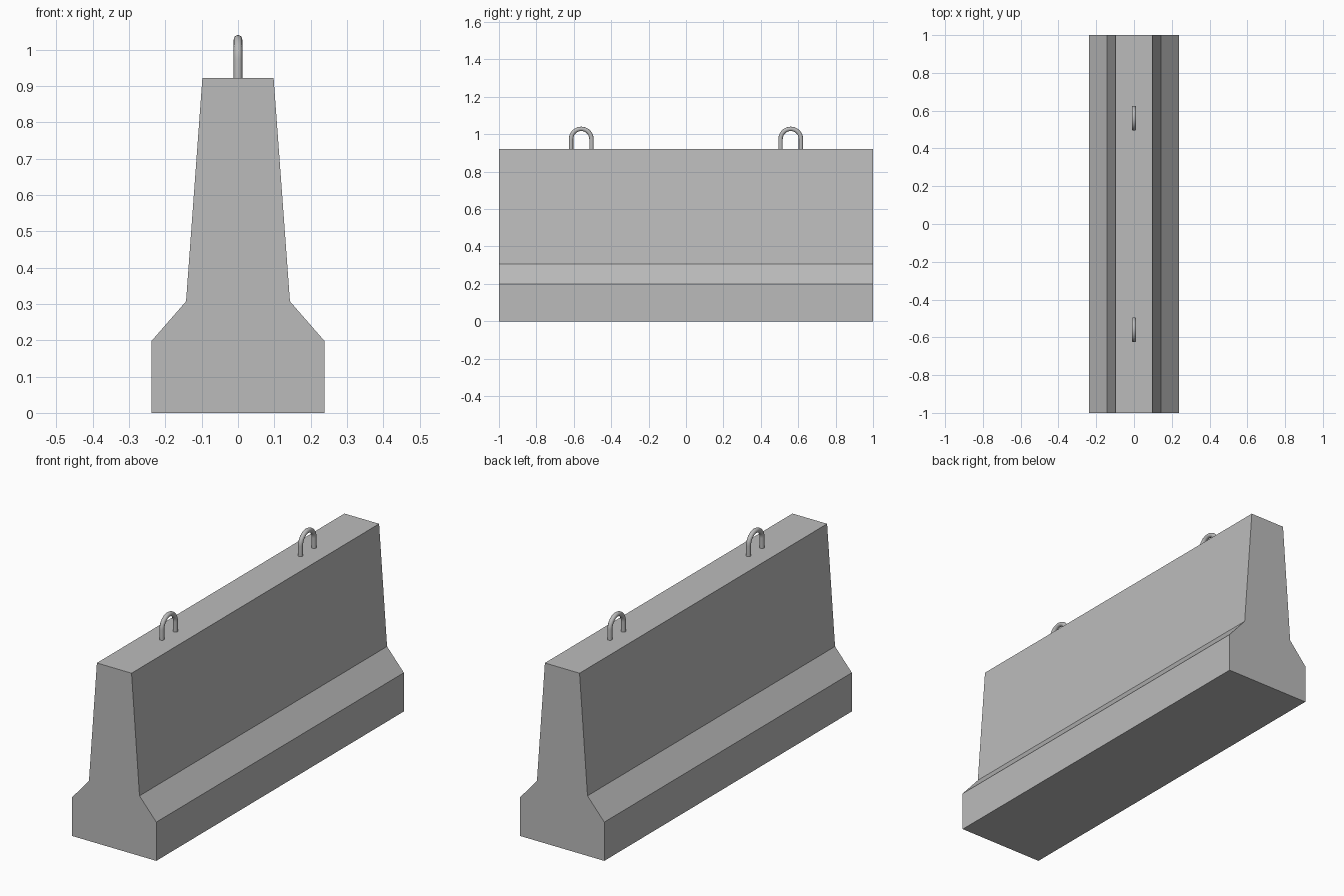
import bpy
import bmesh
import math

if "Cube" in bpy.data.objects:
    bpy.data.objects.remove(bpy.data.objects["Cube"])

concrete = bpy.data.materials.new("concrete_grey")
concrete.diffuse_color = (0.5, 0.5, 0.5, 1)
concrete.use_nodes = True
concrete.node_tree.nodes["Principled BSDF"].inputs["Base Color"].default_value = concrete.diffuse_color


def add_object(name, bm):
    bmesh.ops.recalc_face_normals(bm, faces=bm.faces)
    mesh = bpy.data.meshes.new(name)
    bm.to_mesh(mesh)
    bm.free()
    mesh.materials.append(concrete)
    obj = bpy.data.objects.new(name, mesh)
    bpy.context.collection.objects.link(obj)
    return obj


# Barrier body: mirrored half profile extruded along y
half = [(0.238, 0), (0.238, 0.198), (0.143, 0.307), (0.098, 0.922)]
profile = half + [(-x, z) for x, z in reversed(half)]
bm = bmesh.new()
face = bm.faces.new([bm.verts.new((x, -1, z)) for x, z in profile])
ext = bmesh.ops.extrude_face_region(bm, geom=[face])
bmesh.ops.translate(bm, vec=(0, 2, 0),
                    verts=[v for v in ext["geom"] if isinstance(v, bmesh.types.BMVert)])
add_object("barrier_body", bm)

# Lifting loops: round bar swept along an upside-down U
BEND, BAR, SIDES, STEPS = 0.0545, 0.0117, 16, 20
BEND_Z, FOOT_Z = 0.974, 0.91


def lifting_loop(name, y):
    path = [(BEND, FOOT_Z, 0)]
    for i in range(STEPS + 1):
        a = math.pi * i / STEPS
        path.append((BEND * math.cos(a), BEND_Z + BEND * math.sin(a), a))
    path.append((-BEND, FOOT_Z, math.pi))
    bm = bmesh.new()
    rings = []
    for py, pz, a in path:
        ring = []
        for k in range(SIDES):
            t = 2 * math.pi * k / SIDES
            r = BAR * math.cos(t)
            ring.append(bm.verts.new((BAR * math.sin(t),
                                      y + py + r * math.cos(a),
                                      pz + r * math.sin(a))))
        rings.append(ring)
    for r0, r1 in zip(rings, rings[1:]):
        for k in range(SIDES):
            n = (k + 1) % SIDES
            bm.faces.new((r0[k], r0[n], r1[n], r1[k]))
    for end in (rings[0], rings[-1]):
        bm.faces.new(end)
    obj = add_object(name, bm)
    bpy.ops.object.select_all(action='DESELECT')
    obj.select_set(True)
    bpy.context.view_layer.objects.active = obj
    bpy.ops.object.shade_smooth_by_angle(angle=math.radians(40))


lifting_loop("front_lifting_loop", -0.56)
lifting_loop("back_lifting_loop", 0.56)
